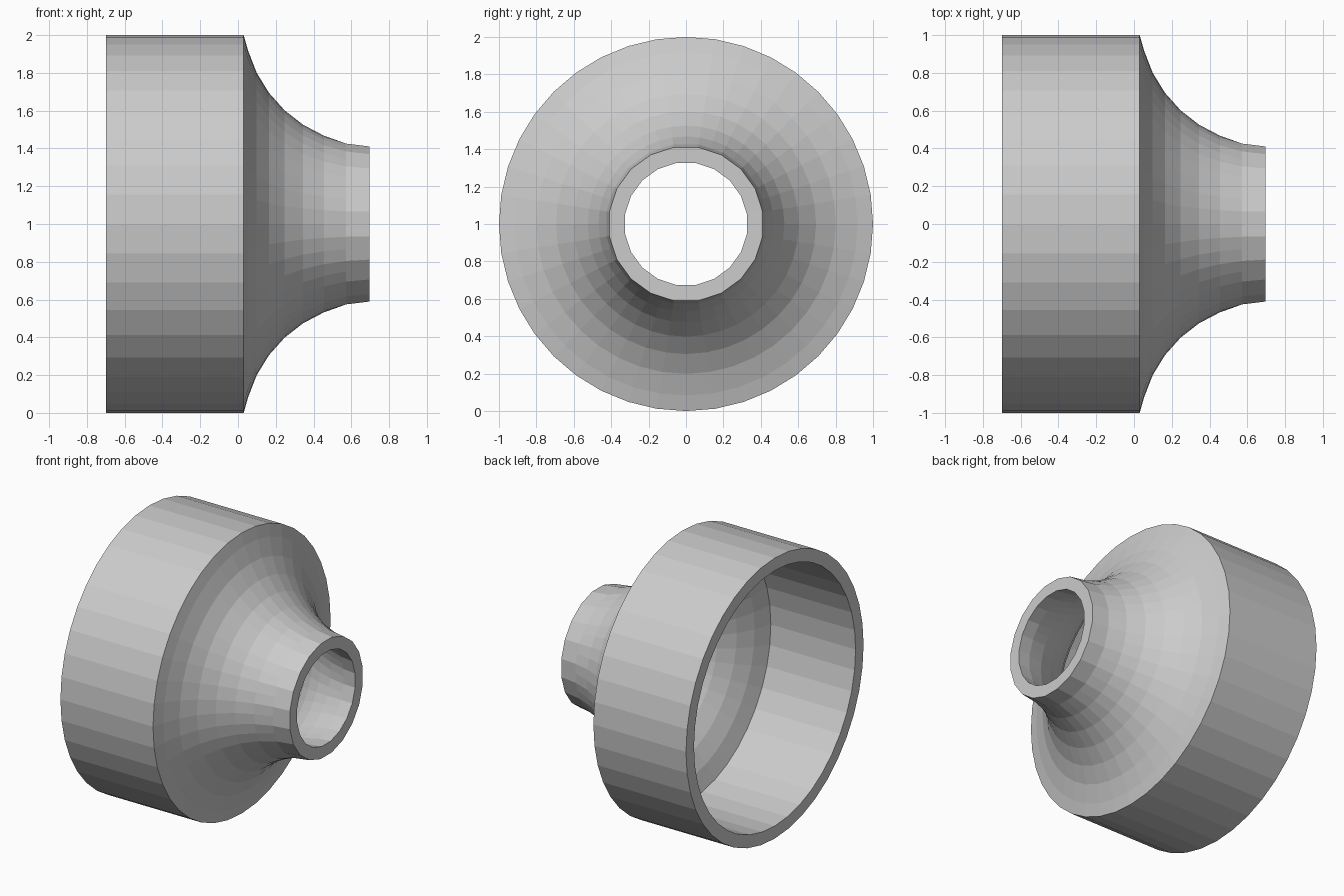
import bpy, bmesh, math

if "Cube" in bpy.data.objects:
    bpy.data.objects.remove(bpy.data.objects["Cube"])

SEG = 40      # facets of the wide body
AXIS_Z = 1.0  # height of the horizontal centre line


def ring(bm, x, r, coarse=False):
    """Circle around the x axis; coarse rings read as 20-gons with a flat top."""
    verts = []
    for i in range(SEG):
        a = 2 * math.pi * i / SEG
        rr = r * math.cos(math.pi / 20) if coarse and i % 2 == 0 else r
        verts.append(bm.verts.new((x, rr * math.cos(a), AXIS_Z + rr * math.sin(a))))
    return verts


def arc(cx, cr, radius, a0, a1, steps):
    """Concave flare profile as (x, r) points, angles measured from -x toward the axis."""
    pts = []
    for i in range(steps + 1):
        a = math.radians(a0 + (a1 - a0) * i / steps)
        pts.append((cx - radius * math.cos(a), cr - radius * math.sin(a)))
    return pts


# outer skin: drum, then concave flare down to the neck
outer = [(-0.70, 1.0), (0.03, 1.0)] + arc(0.72, 1.108, 0.693, 16, 88, 7)
# inner skin: straight neck bore, offset flare, wide socket
inner = [(0.695, 0.33)] + arc(0.72, 1.108, 0.778, 81, 14.8, 7) + [(-0.70, 0.91)]

bm = bmesh.new()
rings = [ring(bm, x, r, x > 0.55) for x, r in outer + inner]
for k in range(len(rings)):
    a, b = rings[k], rings[(k + 1) % len(rings)]
    for i in range(SEG):
        j = (i + 1) % SEG
        bm.faces.new((a[i], a[j], b[j], b[i]))
bmesh.ops.recalc_face_normals(bm, faces=bm.faces)

mesh = bpy.data.meshes.new("pipe_reducer")
bm.to_mesh(mesh)
bm.free()
obj = bpy.data.objects.new("pipe_reducer", mesh)
bpy.context.collection.objects.link(obj)
